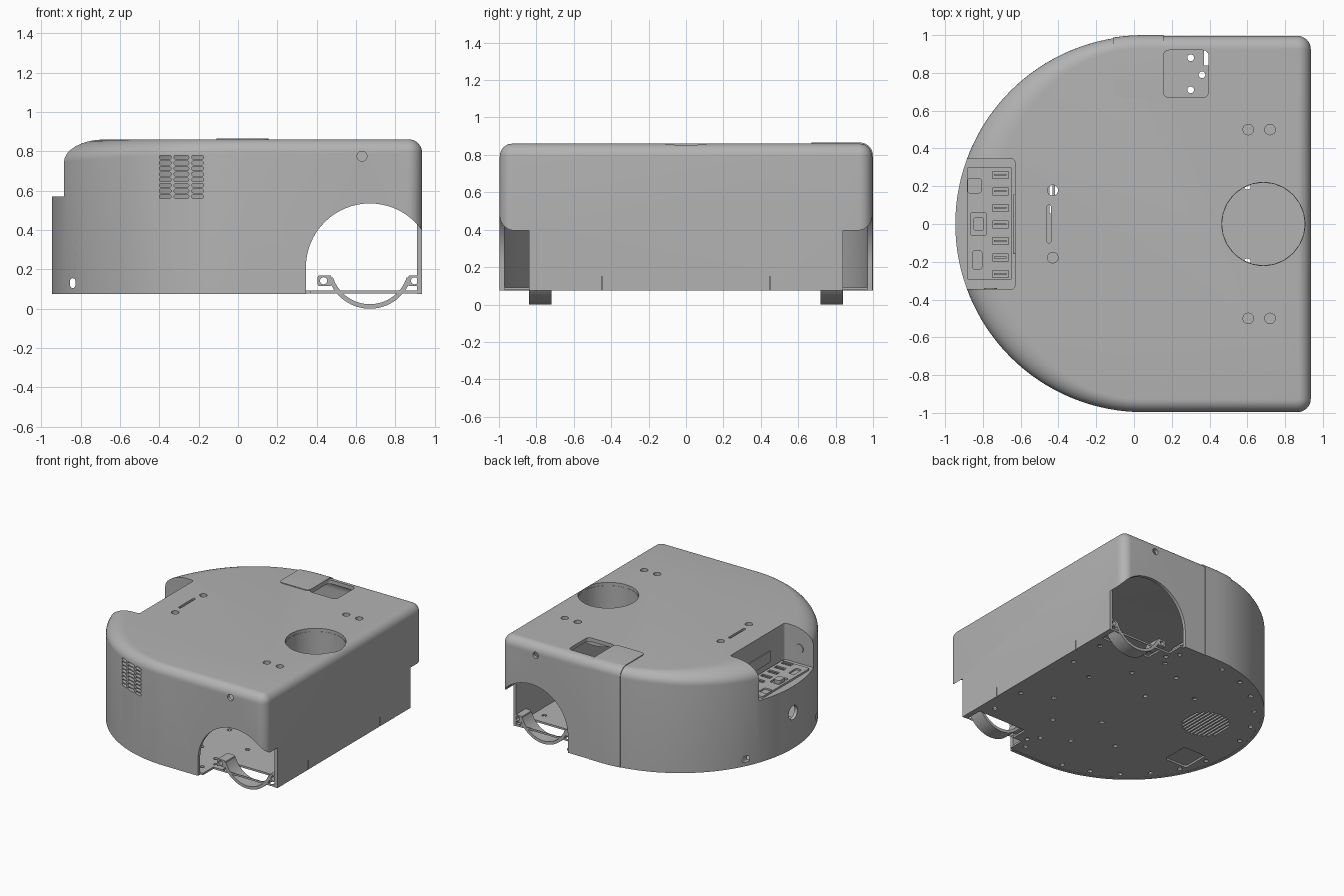
import bpy, bmesh, math
from mathutils import Vector

old = bpy.data.objects.get("Cube")
if old:
    bpy.data.objects.remove(old, do_unlink=True)

grey = bpy.data.materials.new("mid grey")
grey.use_nodes = True
GREY = (0.45, 0.45, 0.45, 1)
grey.diffuse_color = GREY
grey.node_tree.nodes["Principled BSDF"].inputs["Base Color"].default_value = GREY

BOTTOM, TOP, WALL = 0.075, 0.86, 0.03


# ---------- helpers ----------
def rect(a0, a1, b0, b1):
    return [(a0, b0), (a1, b0), (a1, b1), (a0, b1)]


def circle(a, b, r, n=24):
    return [(a + r * math.cos(2 * math.pi * i / n), b + r * math.sin(2 * math.pi * i / n)) for i in range(n)]


def rounded(a0, a1, b0, b1, r, n=5):
    pts = []
    for k, (ca, cb) in enumerate(rect(a1 - r, a0 + r, b1 - r, b0 + r)):
        for i in range(n):
            t = math.pi / 2 * (k + i / (n - 1))
            pts.append((ca + r * math.cos(t), cb + r * math.sin(t)))
    return pts


def prism(bm, pts, axis, lo, hi):
    """Extrude a 2D profile along an axis."""
    place = {"x": lambda a, b, c: (c, a, b), "y": lambda a, b, c: (a, c, b), "z": lambda a, b, c: (a, b, c)}[axis]
    low, high = [[bm.verts.new(place(a, b, c)) for a, b in pts] for c in (lo, hi)]
    bm.faces.new(low)
    bm.faces.new(high)
    for i in range(len(pts)):
        j = (i + 1) % len(pts)
        bm.faces.new((low[i], low[j], high[j], high[i]))


def finish(bm, name):
    bmesh.ops.recalc_face_normals(bm, faces=bm.faces)
    mesh = bpy.data.meshes.new(name)
    bm.to_mesh(mesh)
    bm.free()
    mesh.materials.append(grey)
    ob = bpy.data.objects.new(name, mesh)
    bpy.context.collection.objects.link(ob)
    return ob


def part(name, *prisms):
    bm = bmesh.new()
    for p in prisms:
        prism(bm, *p)
    return finish(bm, name)


def activate(ob):
    bpy.ops.object.select_all(action="DESELECT")
    ob.select_set(True)
    bpy.context.view_layer.objects.active = ob


def combine(ob, tool, operation="DIFFERENCE"):
    tool.hide_render = True
    mod = ob.modifiers.new("cut", "BOOLEAN")
    mod.operation, mod.solver, mod.object = operation, "EXACT", tool
    activate(ob)
    bpy.ops.object.modifier_apply(modifier=mod.name)
    bpy.data.objects.remove(tool, do_unlink=True)


def cut(ob, *prisms):
    combine(ob, part("cutter", *prisms))


def outline(off):
    """D-shaped plan as (point, outward normal) pairs."""
    out = []
    for centre, r, start, end, n in (((0.05, 0), 1.0, 90, 270, 64), ((0.865, -0.925), 0.075, 270, 360, 8),
                                     ((0.865, 0.925), 0.075, 0, 90, 8)):
        for i in range(n + 1):
            t = math.radians(start + (end - start) * i / n)
            nrm = Vector((math.cos(t), math.sin(t)))
            out.append((Vector(centre) + nrm * (r - off), nrm))
    return out


def body(name, off, z0, z1):
    """Solid with a rounded top rim, wider round the curved end."""
    plan, steps = outline(off), 8
    bm = bmesh.new()
    rings = [[bm.verts.new((p.x, p.y, z0)) for p, n in plan]]
    for k in range(steps + 1):
        a = math.pi / 2 * k / steps
        ring = []
        for p, n in plan:
            f = max(0, -n.x) ** 2
            q = p - n * (0.07 - off + 0.15 * f) * (1 - math.cos(a))
            ring.append(bm.verts.new((q.x, q.y, z1 - (0.07 + 0.05 * f) * (1 - math.sin(a)))))
        rings.append(ring)
    for low, high in zip(rings, rings[1:]):
        for i in range(len(plan)):
            j = (i + 1) % len(plan)
            bm.faces.new((low[i], low[j], high[j], high[i]))
    bm.faces.new(rings[0])
    bm.faces.new(rings[-1])
    return finish(bm, name)


# ---------- housing: hollow shell with a port recess ----------
shell = body("housing", 0.004, BOTTOM, TOP)
cut(shell, (rounded(-1.4, -0.63, -0.345, 0.345, 0.02), "z", 0.57, 1.2))
hollow = body("hollow", WALL, -0.1, TOP - WALL)
cut(hollow, (rect(-1.4, -0.60, -0.375, 0.375), "z", 0.54, 1.2))
combine(shell, hollow)

# back access cover, a slightly proud skin over the rim
cover = body("access_cover", -0.0, BOTTOM, TOP + 0.006)
combine(cover, body("inside", WALL, -0.1, TOP - WALL))
combine(cover, part("bounds", (rounded(-0.11, 0.155, 0.67, 1.2, 0.03), "z", 0, 1)), "INTERSECT")

# wheel arches at both ends
arch = [(0.345, -0.1), (0.995, -0.1)]
arch += [(0.67 + 0.325 * math.cos(math.pi * i / 32), 0.21 + 0.325 * math.sin(math.pi * i / 32)) for i in range(33)]
cut(shell, (arch, "y", -1.2, -0.84), (arch, "y", 0.84, 1.2))

# openings in the top: round well, access hatch, fixing holes, slot
top_holes = [(circle(0.685, 0, 0.22, 48), "z", 0.7, 1), (rounded(0.155, 0.395, 0.67, 0.92, 0.03), "z", 0.7, 1),
             (rounded(-0.46, -0.44, -0.1, 0.1, 0.009), "z", 0.7, 1)]
for s in (-1, 1):
    for x, y in ((0.605, 0.5), (0.72, 0.5), (-0.43, 0.178)):
        top_holes.append((circle(x, s * y, 0.028), "z", 0.7, 1))
cut(shell, *top_holes)

# side holes: vents, screws, rear socket, seams in the flat side
side_holes = [(circle(0, 0.36, 0.055), "x", -1.2, -0.8)]
for row in range(8):
    z = 0.56 + row * 0.0285
    for x0, x1 in ((-0.40, -0.34), (-0.325, -0.25), (-0.235, -0.175)):
        side_holes.append((rounded(x0, x1, z, z + 0.02, 0.009), "y", -1.1, -0.8))
for s in (-1, 1):
    lo, hi = sorted((s * 0.3, s * 1.1))
    side_holes.append((circle(0.63, 0.775, 0.025), "y", lo, hi))
    side_holes.append((rounded(-0.853, -0.827, 0.105, 0.155, 0.012), "y", lo, hi))
    side_holes.append((rect(s * 0.45 - 0.003, s * 0.45 + 0.003, 0.06, 0.15), "x", 0.925, 1))
cut(shell, *side_holes)

# well lining below the round opening
well = part("well_lining", (circle(0.685, 0, 0.226, 24), "z", 0.55, 0.835))
cut(well, (circle(0.685, 0, 0.219, 24), "z", 0.4, 1))

# ---------- base plate ----------
base = part("base_plate", ([(p.x, p.y) for p, n in outline(WALL)], "z", 0.077, 0.092))
holes = []
for s in (-1, 1):
    lo, hi = sorted((s * 0.84, s * 1.2))
    notch = [(0.37, lo), (1.1, lo), (1.1, hi), (0.37, hi)]
    holes.append((notch, "z", 0, 0.2))
    lo, hi = sorted((s * 0.70, s * 0.835))
    holes.append((rect(0.45, 0.89, lo, hi), "z", 0, 0.2))
    for x, y in ((0.3, 0.88), (0.36, 0.79), (0.3, 0.71), (0.83, 0.3), (0.83, 0.6), (0.4, 0.45),
                 (0.1, 0.6), (0.1, 0.25), (-0.2, 0.45), (0.6, 0.2)):
        holes.append((circle(x, s * y, 0.018, 12), "z", 0, 0.2))
    for i in range(6):
        t = math.radians(98 + 14 * i)
        holes.append((circle(0.05 + 0.92 * math.cos(t), s * 0.92 * math.sin(t), 0.018, 12), "z", 0, 0.2))
for i in range(-5, 6):
    d = i * 0.03
    h = math.sqrt(0.175 ** 2 - d * d)
    holes.append((rect(-0.5 + d - 0.008, -0.5 + d + 0.008, 0.22 - h, 0.22 + h), "z", 0, 0.2))
holes.append((rounded(-0.80, -0.60, -0.36, -0.14, 0.02), "z", 0, 0.2))
cut(base, *holes)
part("base_pocket", (rect(-0.82, -0.58, -0.38, -0.12), "z", 0.093, 0.105))

# ---------- wheel straps with pierced lugs ----------
for side, s in (("front", -1), ("back", 1)):
    lo, hi = sorted((s * 0.72, s * 0.84))
    angles = [math.radians(198 + 144 * i / 32) for i in range(33)]
    ring = [(0.67 + 0.22 * math.cos(t), 0.22 + 0.22 * math.sin(t)) for t in angles]
    ring += [(0.67 + 0.197 * math.cos(t), 0.22 + 0.197 * math.sin(t)) for t in reversed(angles)]
    part(side + "_wheel_strap", (ring, "y", lo, hi))
    lugs = part(side + "_strap_lugs", (rounded(0.405, 0.475, 0.115, 0.17, 0.01), "y", lo, hi),
                (rounded(0.865, 0.93, 0.115, 0.17, 0.01), "y", lo, hi))
    cut(lugs, (circle(0.435, 0.142, 0.018), "y", lo - 1, hi + 1), (circle(0.897, 0.142, 0.018), "y", lo - 1, hi + 1))

# ---------- port panel in the recess ----------
panel = part("port_panel", (rounded(-0.885, -0.645, -0.295, 0.3, 0.01), "z", 0.565, 0.585))
ports = [(rounded(-0.88, -0.81, 0.165, 0.24, 0.01), "z", 0.572, 0.7),
         (rounded(-0.865, -0.78, -0.06, 0.06, 0.01), "z", 0.572, 0.7),
         (rounded(-0.855, -0.805, -0.24, -0.14, 0.015), "z", 0.572, 0.7)]
tongues = [(rounded(-0.85, -0.795, -0.035, 0.035, 0.01), "z", 0.57, 0.6)]
for i in range(7):
    y = -0.265 + i * 0.0875
    ports.append((rect(-0.75, -0.665, y - 0.018, y + 0.018), "z", 0.572, 0.7))
    tongues.append((rect(-0.74, -0.675, y - 0.004, y + 0.006), "z", 0.57, 0.583))
cut(panel, *ports)
part("port_tongues", *tongues)
part("recess_label_plate", (rounded(-0.16, 0.16, 0.62, 0.71, 0.01), "x", -0.638, -0.629))
part("recess_button", (circle(-0.76, 0.69, 0.035), "y", -0.347, -0.338))

# shading
for ob in bpy.context.scene.objects:
    if ob.type == "MESH" and grey.name in ob.data.materials:
        activate(ob)
        bpy.ops.object.shade_smooth_by_angle(angle=math.radians(30))
